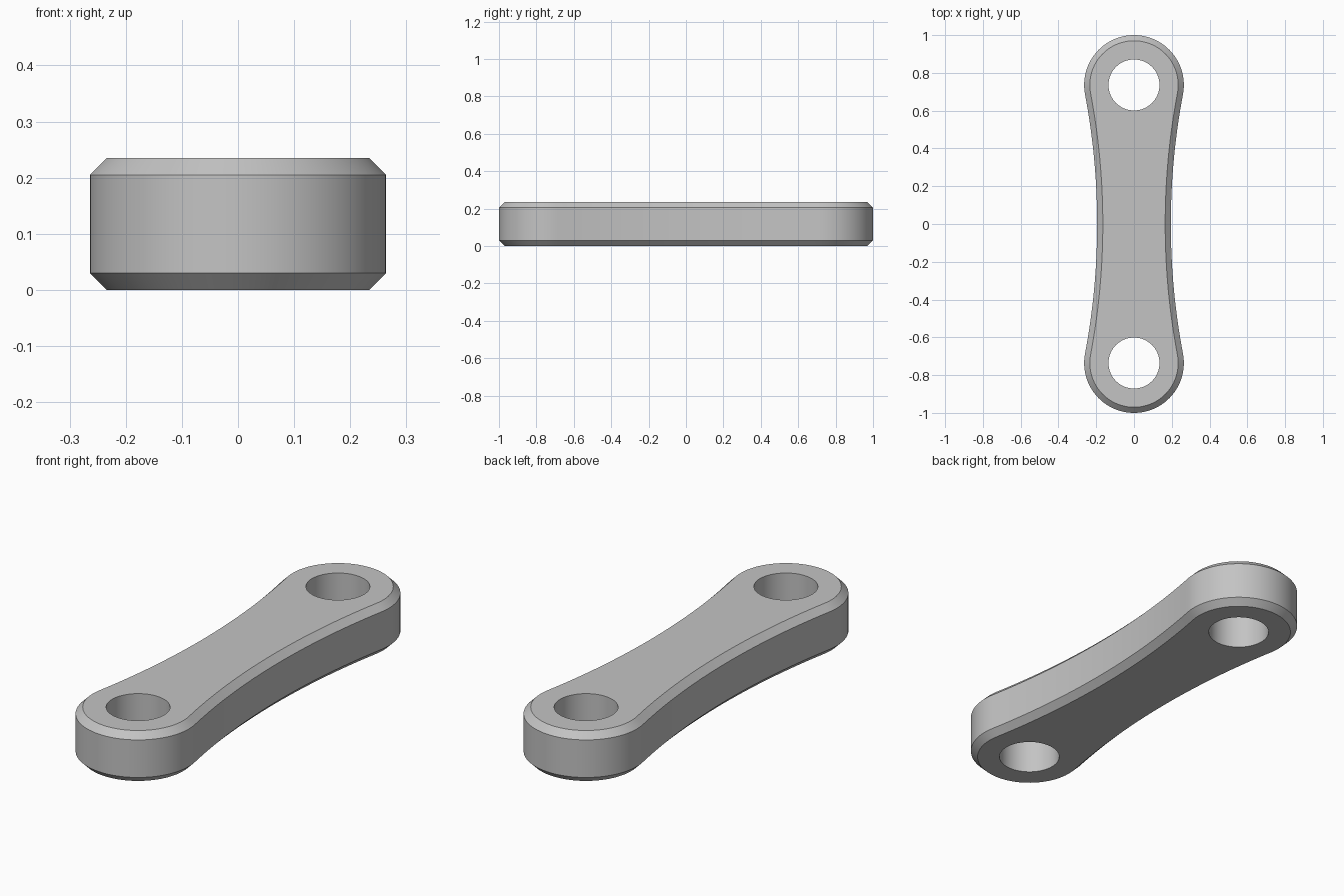
import bpy, bmesh
from math import sin, cos, pi, atan2, radians

cube = bpy.data.objects.get("Cube")
if cube:
    bpy.data.objects.remove(cube, do_unlink=True)

# Main dimensions
HEIGHT, CHAMFER = 0.235, 0.03
END_R, HOLE_R, WAIST = 0.264, 0.135, 0.195
END_Y = 1 - END_R
# Radius of the waist arc that meets both round ends tangentially
ARC_R = (END_Y**2 + WAIST**2 - END_R**2) / (2 * (END_R - WAIST))
ARC_X = ARC_R + WAIST
TILT = atan2(END_Y, ARC_X)


def arc(cx, cy, r, a0, a1, n):
    return [(cx + r * cos(a0 + (a1 - a0) * i / n),
             cy + r * sin(a0 + (a1 - a0) * i / n)) for i in range(n)]


def outline(inset):
    """Round end and concave side, repeated by a half turn."""
    half = arc(0, END_Y, END_R - inset, -TILT, pi + TILT, 48)
    half += arc(-ARC_X, 0, ARC_R + inset, TILT, -TILT, 32)
    return half + [(-x, -y) for x, y in half]


def ring(bm, points, z):
    return [bm.verts.new((x, y, z)) for x, y in points]


def bridge(bm, a, b):
    for i in range(len(a)):
        j = (i + 1) % len(a)
        bm.faces.new((a[i], a[j], b[j], b[i]))


def loop_edges(bm, loop):
    return [bm.edges.get((v, loop[i - 1])) for i, v in enumerate(loop)]


bm = bmesh.new()

# Chamfered outer wall
levels = [(CHAMFER, 0), (0, CHAMFER), (0, HEIGHT - CHAMFER), (CHAMFER, HEIGHT)]
walls = [ring(bm, outline(inset), z) for inset, z in levels]
for lower, upper in zip(walls, walls[1:]):
    bridge(bm, lower, upper)
bottom, top = [walls[0]], [walls[-1]]

# Through holes at both ends
for side in (-1, 1):
    circle = arc(0, side * END_Y, HOLE_R, 0, 2 * pi, 64)
    low, high = ring(bm, circle, 0), ring(bm, circle, HEIGHT)
    bridge(bm, high, low)
    bottom.append(low)
    top.append(high)

# Flat faces around the holes
for loops in (bottom, top):
    edges = [e for loop in loops for e in loop_edges(bm, loop)]
    bmesh.ops.triangle_fill(bm, edges=edges, use_beauty=True)
bmesh.ops.recalc_face_normals(bm, faces=bm.faces)

mesh = bpy.data.meshes.new("link_plate")
bm.to_mesh(mesh)
bm.free()
link = bpy.data.objects.new("link_plate", mesh)
bpy.context.collection.objects.link(link)

# Plain grey metal
grey = bpy.data.materials.new("light_grey")
grey.use_nodes = True
colour = (0.55, 0.55, 0.55, 1)
grey.diffuse_color = colour
grey.node_tree.nodes["Principled BSDF"].inputs["Base Color"].default_value = colour
mesh.materials.append(grey)

bpy.ops.object.select_all(action="DESELECT")
link.select_set(True)
bpy.context.view_layer.objects.active = link
bpy.ops.object.shade_smooth_by_angle(angle=radians(30))
